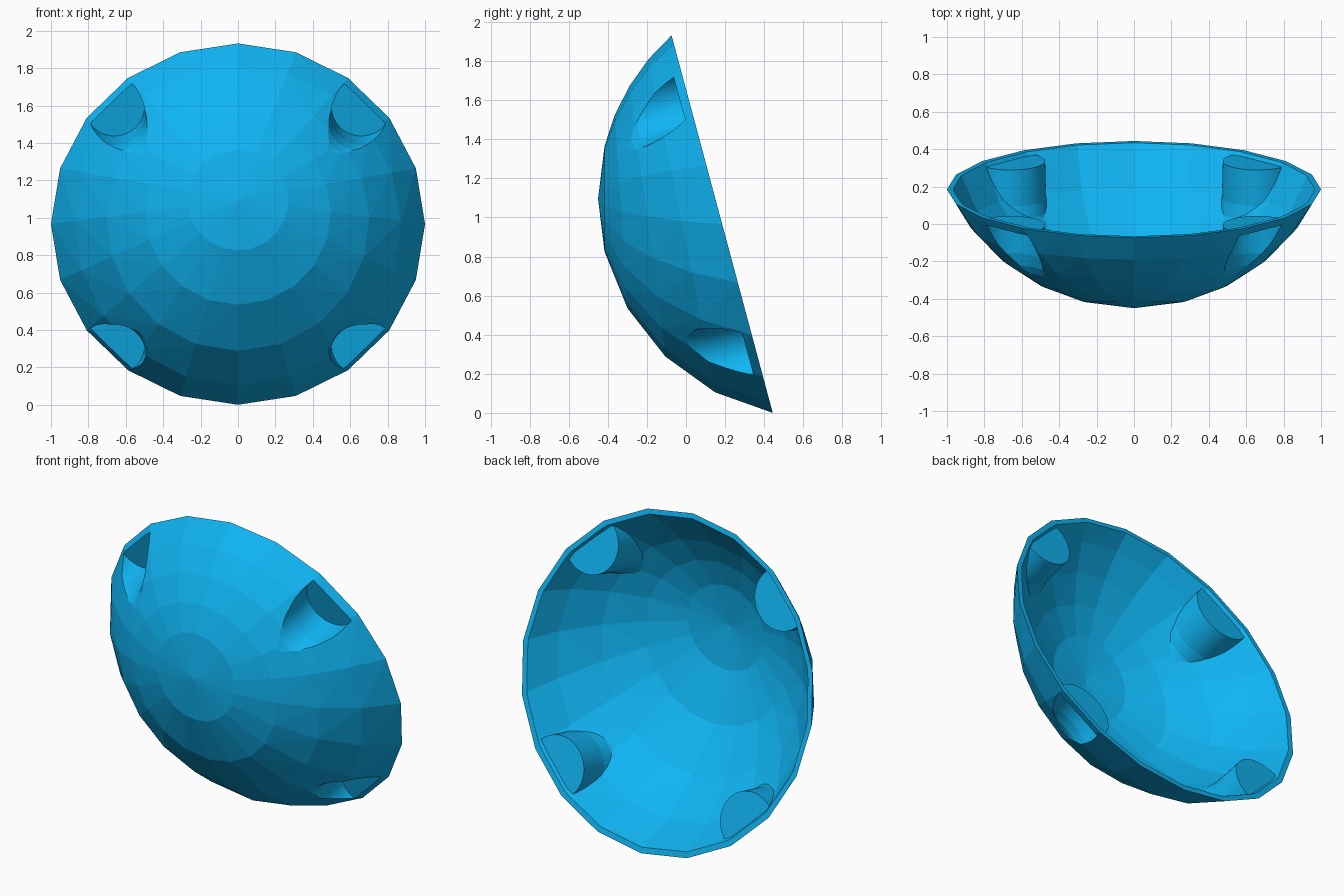
import bpy, bmesh
from math import radians, sin, cos, sqrt, pi
from mathutils import Vector, Matrix

if "Cube" in bpy.data.objects:
    bpy.data.objects.remove(bpy.data.objects["Cube"])

TILT = radians(15)
N = Vector((0, -cos(TILT), -sin(TILT)))      # dish axis, towards the bulge
U = Vector((1, 0, 0))
V = Vector((0, -sin(TILT), cos(TILT)))
RIM = Vector((0, 0.185, 0.966))              # centre of the rim circle
R, DROP = 1.118, 0.5                         # sphere radius, centre behind rim
CENTRE = RIM - N * DROP
WALL = 0.025


def local(x, v, d):
    return RIM + U * x + V * v + N * d


def make(name, bm):
    bmesh.ops.triangulate(bm, faces=[f for f in bm.faces if len(f.verts) == 4])
    bmesh.ops.recalc_face_normals(bm, faces=bm.faces)
    me = bpy.data.meshes.new(name)
    bm.to_mesh(me)
    bm.free()
    ob = bpy.data.objects.new(name, me)
    bpy.context.collection.objects.link(ob)
    return ob


def cap(name, radius, rim_d, segs=20, rings=5):
    """Solid faceted spherical cap, pole facing -y, cut by the tilted rim."""
    bm = bmesh.new()
    pole = Vector((0, -1, 0))
    rr = sqrt(radius ** 2 - (rim_d + DROP) ** 2)
    rows = [[] for _ in range(rings)]
    for i in range(segs):
        a = 2 * pi * i / segs
        end = (local(rr * sin(a), rr * cos(a), rim_d) - CENTRE).normalized()
        total = pole.angle(end)
        side = (end - pole * end.dot(pole)).normalized()
        for k in range(rings):
            t = radians(14) + (total - radians(14)) * k / (rings - 1)
            rows[k].append(bm.verts.new(CENTRE + radius * (pole * cos(t) + side * sin(t))))
    tip = bm.verts.new(CENTRE + pole * radius)
    for i in range(segs):
        j = (i + 1) % segs
        bm.faces.new((tip, rows[0][i], rows[0][j]))
        for k in range(rings - 1):
            bm.faces.new((rows[k][i], rows[k + 1][i], rows[k + 1][j], rows[k][j]))
    bm.faces.new(rows[-1])
    return make(name, bm)


def recess(name, sx, sv, grow, segs=56):
    """Flared round plug that cuts one mounting recess."""
    profile = [(0.045, 0.16), (0.22, 0.165), (0.29, 0.18), (0.335, 0.205),
               (0.37, 0.24), (0.6, 0.36)]
    bm = bmesh.new()
    rows = []
    for n, (d, r) in enumerate(profile):
        d -= grow if n == 0 else 0
        r += grow
        rows.append([bm.verts.new(local(sx * 0.66 + r * cos(2 * pi * i / segs),
                                        sv * 0.66 + r * sin(2 * pi * i / segs), d))
                     for i in range(segs)])
    for a, b in zip(rows, rows[1:]):
        for i in range(segs):
            j = (i + 1) % segs
            bm.faces.new((a[i], a[j], b[j], b[i]))
    bm.faces.new(rows[0])
    bm.faces.new(rows[-1])
    return make(name, bm)


def subtract(target, cutter):
    cutter.hide_render = True
    mod = target.modifiers.new("cut", 'BOOLEAN')
    mod.operation, mod.solver, mod.object = 'DIFFERENCE', 'EXACT', cutter
    bpy.context.view_layer.objects.active = target
    bpy.ops.object.modifier_apply(modifier=mod.name)
    bpy.data.objects.remove(cutter)


# Outer body and inner hollow, each with the four corner recesses
dish = cap("dish_shell", R, 0.0)
hollow = cap("hollow_cutter", R - WALL, -0.05)
for sx in (-1, 1):
    for sv in (-1, 1):
        subtract(dish, recess("recess_cutter", sx, sv, 0.0))
        subtract(hollow, recess("recess_cutter", sx, sv, WALL))
subtract(dish, hollow)

# Blue plastic
mat = bpy.data.materials.new("blue")
mat.diffuse_color = (0.005, 0.46, 0.9, 1)
mat.use_nodes = True
mat.node_tree.nodes["Principled BSDF"].inputs["Base Color"].default_value = mat.diffuse_color
dish.data.materials.clear()
dish.data.materials.append(mat)
for p in dish.data.polygons:
    p.use_smooth = False
    p.material_index = 0
